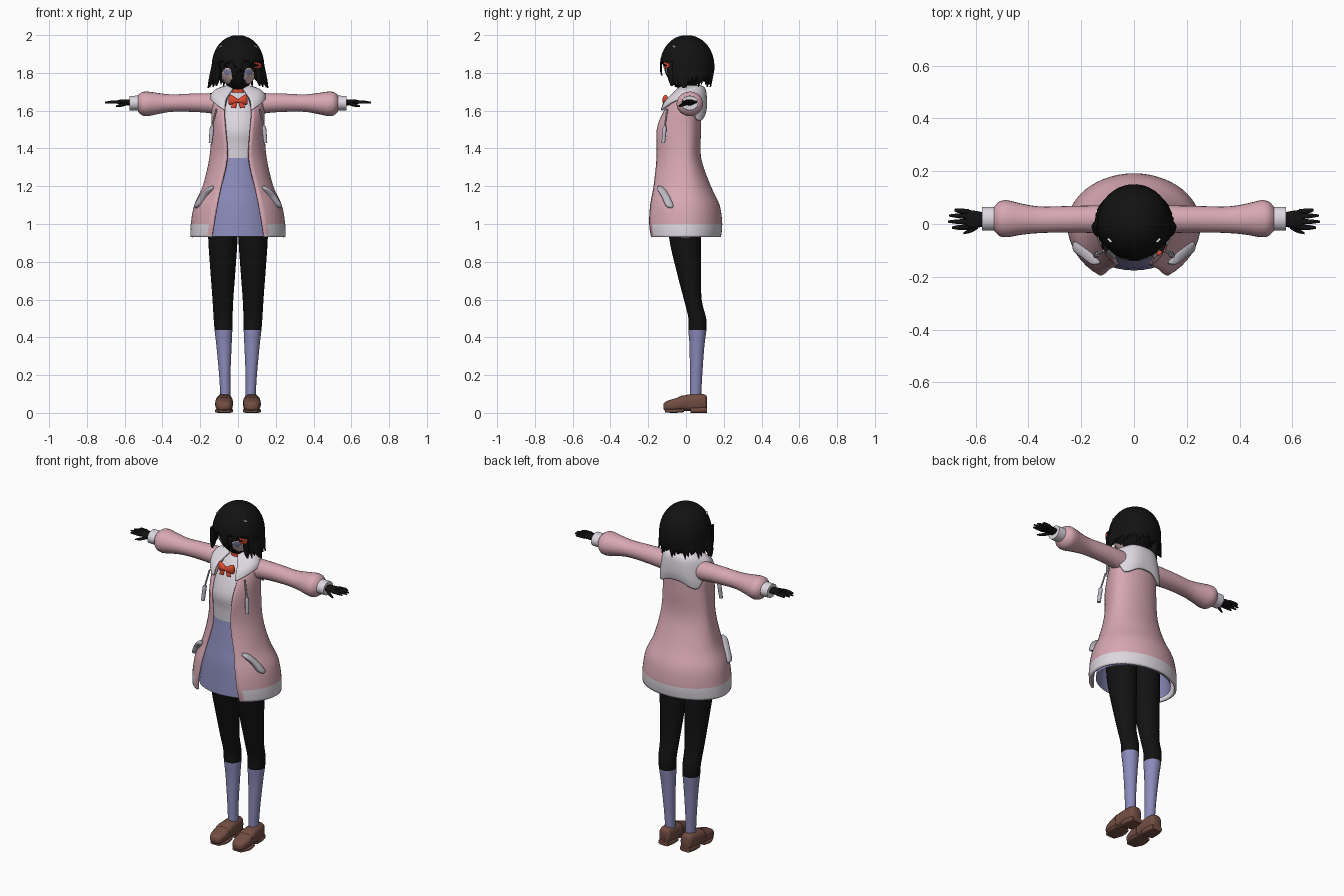
import bpy, bmesh, math
from math import sin, cos, asin, pi, radians
from mathutils import Matrix, Vector

if "Cube" in bpy.data.objects:
    bpy.data.objects.remove(bpy.data.objects["Cube"])


def material(name, *rgb):
    m = bpy.data.materials.new(name)
    m.use_nodes = True
    m.diffuse_color = (*rgb, 1)
    node = m.node_tree.nodes["Principled BSDF"]
    node.inputs["Base Color"].default_value = (*rgb, 1)
    node.inputs["Roughness"].default_value = 0.8
    return m


PINK = material("pink cloth", 0.68, 0.39, 0.45)
WHITE = material("soft white", 0.72, 0.68, 0.74)
LAVENDER = material("lavender", 0.26, 0.26, 0.5)
BLACK = material("black", 0.006, 0.006, 0.006)
BROWN = material("brown leather", 0.17, 0.075, 0.055)
RED = material("orange red", 0.75, 0.07, 0.03)
SKIN = material("pale skin", 0.72, 0.5, 0.5)
GREY = material("cool grey", 0.5, 0.48, 0.54)


def finish(name, bm, mats, mirror=False, rule=None, thick=0, angle=50):
    """Turn a bmesh into a smooth object, colouring faces by a rule."""
    if rule:
        for f in bm.faces:
            f.material_index = rule(f.calc_center_median())
    mesh = bpy.data.meshes.new(name)
    bm.to_mesh(mesh)
    bm.free()
    for m in mats:
        mesh.materials.append(m)
    ob = bpy.data.objects.new(name, mesh)
    bpy.context.collection.objects.link(ob)
    bpy.ops.object.select_all(action="DESELECT")
    ob.select_set(True)
    bpy.context.view_layer.objects.active = ob
    bpy.ops.object.shade_smooth_by_angle(angle=radians(angle))
    if mirror:
        ob.modifiers.new("Mirror", "MIRROR").use_mirror_merge = False
    if thick:
        sol = ob.modifiers.new("Solidify", "SOLIDIFY")
        sol.thickness, sol.offset = thick, -1
    return ob


def dense(rows, k=4):
    """Catmull-Rom interpolation of section rows."""
    out = []
    for i in range(len(rows) - 1):
        quad = [rows[max(0, i - 1)], rows[i], rows[i + 1], rows[min(len(rows) - 1, i + 2)]]
        for j in range(k):
            t = j / k
            out.append([b + t / 2 * (c - a + t * (2*a - 5*b + 4*c - d + t * (3*(b - c) + d - a)))
                        for a, b, c, d in zip(*quad)])
    return out + [list(rows[-1])]


def bridge(bm, rings, closed=True):
    vs = [[bm.verts.new(p) for p in r] for r in rings]
    n = len(vs[0])
    for lo, hi in zip(vs, vs[1:]):
        for j in range(n if closed else n - 1):
            k = (j + 1) % n
            bm.faces.new((lo[j], lo[k], hi[k], hi[j]))
    return vs


def loft(name, tubes, mats, axis="z", n=24, e=1, caps=True, **kw):
    """Tubes of rows (position on axis, centre u, centre v, radius u, radius v)."""
    order = {"z": (1, 2, 0), "x": (0, 1, 2), "y": (1, 0, 2)}[axis]
    bm = bmesh.new()
    for rows in tubes:
        rings = []
        for t, u, v, ru, rv in dense(rows):
            ring = []
            for j in range(n):
                c, s = cos(2*pi*j/n), sin(2*pi*j/n)
                p = (t, u + ru * math.copysign(abs(c)**e, c), v + rv * math.copysign(abs(s)**e, s))
                ring.append([p[i] for i in order])
            rings.append(ring)
        vs = bridge(bm, rings)
        if caps:
            bm.faces.new(vs[0][::-1])
            bm.faces.new(vs[-1])
    bmesh.ops.recalc_face_normals(bm, faces=bm.faces)
    return finish(name, bm, mats, **kw)


# Legs with knee socks
loft("legs", [[(.08, .066, .05, .027, .03), (.2, .07, .053, .03, .033), (.35, .074, .058, .04, .039),
               (.44, .077, .06, .047, .048), (.5, .079, .06, .05, .047), (.6, .08, .036, .055, .047),
               (.75, .08, .015, .066, .065), (.93, .08, -.005, .078, .085), (1.12, .08, -.01, .08, .09)]],
     [BLACK, LAVENDER], mirror=True, rule=lambda c: int(c.z < .44))

# Loafers: upper, sole heel and strap
loft("shoe_uppers", [[(-.12, .072, .033, .018, .014), (-.105, .073, .036, .036, .025),
                      (-.06, .074, .043, .046, .033), (0, .073, .053, .043, .042),
                      (.06, .071, .055, .04, .046), (.1, .07, .055, .034, .042), (.11, .07, .052, .022, .034)]],
     [BROWN], axis="y", e=.7, mirror=True)
loft("shoe_soles", [[(-.11, .072, .012, .03, .01), (-.06, .074, .01, .048, .01), (-.01, .073, .014, .044, .01)],
                    [(.025, .071, .015, .04, .015), (.07, .071, .015, .041, .015), (.11, .07, .015, .032, .015)]],
     [BROWN], axis="y", e=.5, mirror=True)
loft("shoe_straps", [[(-.04, .074, .047, .047, .037), (-.015, .073, .053, .046, .041)]],
     [BROWN], axis="y", e=.7, mirror=True)

# Skirt, shirt and neck
loft("skirt", [[(.935, 0, -.006, .22, .17), (1.1, 0, -.006, .19, .16), (1.2, 0, -.02, .155, .13),
                (1.35, 0, -.028, .125, .1)]], [LAVENDER], n=40, caps=False)
loft("shirt", [[(1.34, 0, -.028, .122, .098), (1.42, 0, -.034, .12, .097), (1.5, 0, -.04, .12, .1),
                (1.6, 0, -.02, .11, .085), (1.67, 0, 0, .085, .06), (1.7, 0, .012, .045, .04)]], [WHITE], n=32)
loft("neck", [[(1.66, 0, .015, .042, .042), (1.76, 0, .015, .04, .04)]], [BLACK])
loft("choker", [[(1.695, 0, .012, .046, .046), (1.715, 0, .012, .045, .045)]], [RED])


# Open jacket: rows of height, half width, back depth, front edge depth, half opening
def arc_point(a, rx, back, front, z, e=1):
    c = cos(a)
    x = rx * (math.copysign(abs(c)**e, c) if sin(a) > 0 else c)
    return (x, (back if sin(a) > 0 else front) * sin(a), z)


jacket_rows = dense([(.93, .253, .185, .185, .14), (1.0, .25, .192, .195, .13), (1.1, .232, .178, .19, .113),
                     (1.2, .187, .132, .172, .093), (1.35, .152, .08, .156, .06), (1.5, .14, .08, .155, .07),
                     (1.6, .14, .08, .117, .075), (1.68, .128, .078, .07, .055), (1.72, .06, .06, .04, .035)])
COLS = 44
rings = []
for z, rx, back, edge, w in jacket_rows:
    gap = asin(w / rx)
    span = [-pi/2 + gap + (2*pi - 2*gap) * j / COLS for j in range(COLS + 1)]
    rings.append([arc_point(a, rx, back, edge / cos(gap), z) for a in span])
bm = bmesh.new()
bridge(bm, rings, closed=False)
finish("jacket", bm, [PINK, WHITE], thick=.012,
       rule=lambda c: int(c.z < 1.0 and not (c.y < 0 and abs(c.x) < .15)))

# Hood lying over the shoulders: rows of half width, back, front, side height, back drop, front drop
hood_rows = dense([(.055, .075, .05, 1.735, 0, .02), (.115, .104, .1, 1.715, 0, .05),
                   (.142, .112, .135, 1.69, .07, .06), (.15, .104, .152, 1.665, .1, .08)])
rings = []
for rx, back, front, z, db, df in hood_rows[::-1]:
    ring = []
    for j in range(49):
        a = -pi/2 + .5 + (2*pi - 1) * j / 48
        s = sin(a)
        drop = db * min(1, 1.7 * s) * (1 - .18 * cos(4 * a)) if s > 0 else df * s * s
        ring.append(arc_point(a, rx, back, front, z - drop, .75))
    rings.append(ring)
bm = bmesh.new()
bridge(bm, rings, closed=False)
finish("hood", bm, [WHITE], thick=.012)

# Sleeves, cuffs and hands
loft("sleeves", [[(.09, .015, 1.635, .055, .058), (.16, .018, 1.64, .052, .052), (.25, .018, 1.642, .05, .048),
                  (.35, .016, 1.64, .05, .046), (.42, .018, 1.638, .058, .055), (.48, .02, 1.636, .07, .065),
                  (.51, .02, 1.637, .065, .06), (.53, .02, 1.638, .045, .042)]], [PINK], axis="x", mirror=True)
loft("cuffs", [[(.515, .02, 1.64, .045, .04), (.575, .02, 1.64, .045, .038)]], [WHITE], axis="x", mirror=True)
fingers = [[(.625, y, 1.646, .01, .009), (.665, y * 1.1, 1.646, .009, .008), (tip, y * 1.15, 1.643, .004, .004)]
           for y, tip in ((-.012, .69), (.008, .705), (.028, .7), (.046, .68))]
thumb = [(.59, -.005, 1.638, .012, .01), (.615, -.022, 1.63, .01, .009), (.645, -.035, 1.624, .004, .004)]
palm = [(.56, .018, 1.643, .024, .017), (.6, .017, 1.645, .033, .015), (.637, .017, 1.646, .037, .011)]
loft("hands", [palm, thumb] + fingers, [BLACK], axis="x", n=12, mirror=True)

# Pockets, drawstrings and bow
loft("pockets", [[(1.085, .22, -.082, .008, .01), (1.1, .21, -.088, .022, .022), (1.145, .182, -.107, .024, .022),
                  (1.185, .15, -.132, .022, .022), (1.2, .138, -.14, .008, .01)]], [GREY], n=16, e=.7, mirror=True)
loft("drawstrings", [[(1.43, .145, -.12, .01, .01), (1.51, .138, -.113, .011, .011), (1.52, .136, -.112, .005, .005),
                      (1.61, .115, -.1, .005, .005)]], [GREY], n=10, mirror=True)
loft("bow_loops", [[(0, -.112, 1.652, .012, .01), (.02, -.112, 1.655, .014, .02), (.042, -.108, 1.658, .013, .027),
                    (.05, -.106, 1.656, .006, .018)]], [RED], axis="x", n=16, mirror=True)
loft("bow_tails", [[(1.615, .024, -.12, .013, .005), (1.635, .018, -.118, .013, .006), (1.655, .004, -.112, .006, .006)]],
     [RED], n=12, mirror=True)

# Head with painted eyes and cheeks
bm = bmesh.new()
bmesh.ops.create_uvsphere(bm, u_segments=72, v_segments=56, radius=1)
for v in bm.verts:
    x, y, z = v.co
    taper = 1 - .3 * max(0, -z) ** 1.5
    v.co = (x * .108 * taper, y * .112 * taper - .003, 1.825 + z * .12)


def face_colour(c):
    x, z = abs(c.x), c.z
    if c.y > 0:
        return 0
    if ((x - .055) / .018) ** 2 + ((z - 1.803) / .017) ** 2 < 1:
        return 1
    return 2 if ((x - .058) / .027) ** 2 + ((z - 1.785) / .042) ** 2 < 1 else 0


finish("head", bm, [BLACK, LAVENDER, SKIN], rule=face_colour)

# Bobbed hair: each column runs from a jagged tip up to the crown
columns = []
for j in range(96):
    a = 2 * pi * j / 96
    phi = abs(math.degrees((a + pi/2 + pi) % (2*pi) - pi))
    low = 1.725 if phi > 46 else 1.832 if phi > 8 else 1.785
    low += .007 * (j * 5 % 8 if j % 8 < 4 else j % 8)  # uneven strand tips
    low = min(low, 1.86)
    col = []
    for i in range(15):
        z = low + (1.999 - low) * sin(i / 14 * pi / 2)
        up, down = max(0, z - 1.82) / .18, max(0, 1.82 - z)
        r = max(.004, 1 - up ** 2.3) ** .5
        x = .14 * r * (1 + 1.1 * down) * cos(a)
        y = (.147 if sin(a) > 0 else .143) * r * (1 - 1.3 * down) * sin(a) + .004
        col.append((x, y, z))
    columns.append(col)
bm = bmesh.new()
vs = bridge(bm, list(zip(*columns)))
bm.faces.new(vs[-1])
finish("hair", bm, [BLACK], thick=.008, angle=60)

# Flicked side locks
loft("side_locks", [[(1.72, .158, -.01, .003, .006), (1.755, .143, -.015, .014, .03), (1.83, .128, -.01, .014, .04)],
                    [(1.73, .115, -.075, .003, .005), (1.77, .11, -.075, .014, .02), (1.86, .105, -.08, .012, .025)]],
     [BLACK], n=12, mirror=True)


# Hair clips
def clip(name, loc, size, turn, tilt, mat):
    bm = bmesh.new()
    place = Matrix.Translation(Vector(loc)) @ Matrix.Rotation(turn, 4, "Z") @ Matrix.Rotation(tilt, 4, "Y")
    bmesh.ops.create_cube(bm, size=1, matrix=place @ Matrix.Diagonal((*size, 1)))
    finish(name, bm, [mat])


clip("red_clip_upper", (.104, -.1, 1.848), (.045, .012, .011), .8, .25, RED)
clip("red_clip_lower", (.106, -.1, 1.832), (.04, .012, .01), .8, -.2, RED)
for side, label in ((1, "left"), (-1, "right")):
    clip("white_clip_" + label, (side * .092, -.062, 1.94), (.02, .008, .006), side * .8, .4 * side, WHITE)
